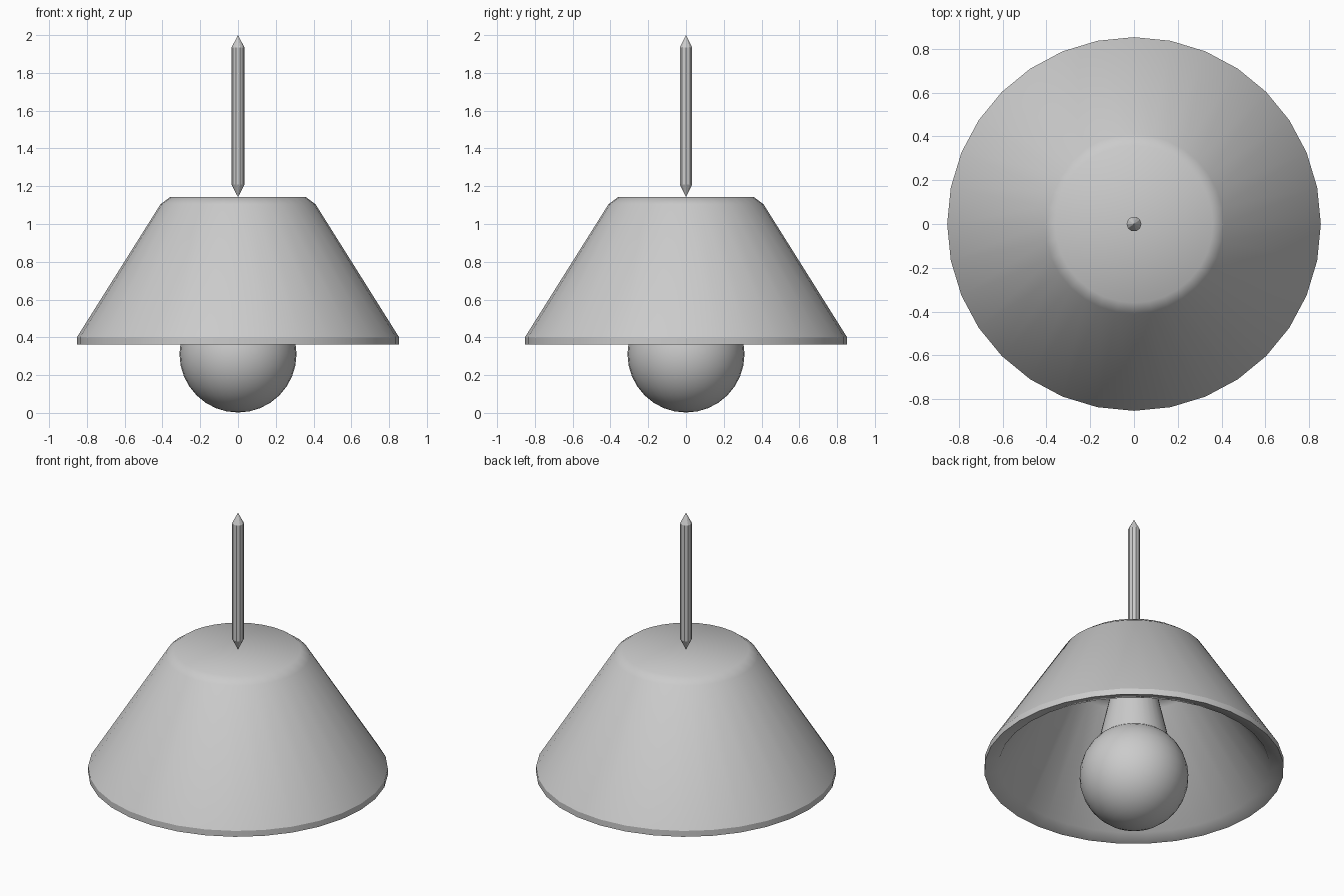
import bpy, bmesh, math

if "Cube" in bpy.data.objects:
    bpy.data.objects.remove(bpy.data.objects["Cube"])

LIP = 0.853


def lathe(name, profile, sides, angle=40, sharp_radius=None):
    """Revolve an (r, z) profile around the z axis."""
    bm = bmesh.new()
    verts = [bm.verts.new((r, 0, z)) for r, z in profile]
    edges = [bm.edges.new(pair) for pair in zip(verts, verts[1:])]
    bmesh.ops.spin(bm, geom=verts + edges, cent=(0, 0, 0), axis=(0, 0, 1),
                   angle=math.tau, steps=sides)
    bmesh.ops.remove_doubles(bm, verts=bm.verts, dist=1e-4)
    bmesh.ops.recalc_face_normals(bm, faces=bm.faces)
    mesh = bpy.data.meshes.new(name)
    bm.to_mesh(mesh)
    bm.free()
    obj = bpy.data.objects.new(name, mesh)
    bpy.context.collection.objects.link(obj)
    bpy.context.view_layer.objects.active = obj
    obj.select_set(True)
    bpy.ops.object.shade_smooth_by_angle(angle=math.radians(angle))
    obj.select_set(False)
    # Keep the rings at the given radius crisp
    if sharp_radius:
        for e in mesh.edges:
            a, b = (mesh.vertices[i].co for i in e.vertices)
            if min(a.xy.length, b.xy.length) > sharp_radius - 0.01 and abs(a.z - b.z) < 1e-3:
                e.use_edge_sharp = True
    return obj


# Hollow thick conical shade: chamfered top, crisp lip, sloping underside
lathe("shade", [
    (0, 1.142), (0.36, 1.142), (0.41, 1.105), (LIP, 0.40), (LIP, 0.363),
    (0.77, 0.388), (0.40, 0.98), (0.36, 1.01), (0, 1.01)],
    32, angle=60, sharp_radius=LIP)

# Hanging rod with pointed ends
lathe("rod", [(0, 1.142), (0.034, 1.208), (0.034, 1.935), (0, 2.0)], 10, angle=25)

# Tapered socket joining the bulb to the shade
lathe("socket", [(0.2, 0.545), (0.085, 1.06)], 32)

# Round bulb
bpy.ops.mesh.primitive_uv_sphere_add(segments=32, ring_count=16, radius=0.31,
                                     location=(0, 0, 0.312))
bulb = bpy.context.object
bulb.name = "bulb"
bpy.ops.object.shade_smooth()
